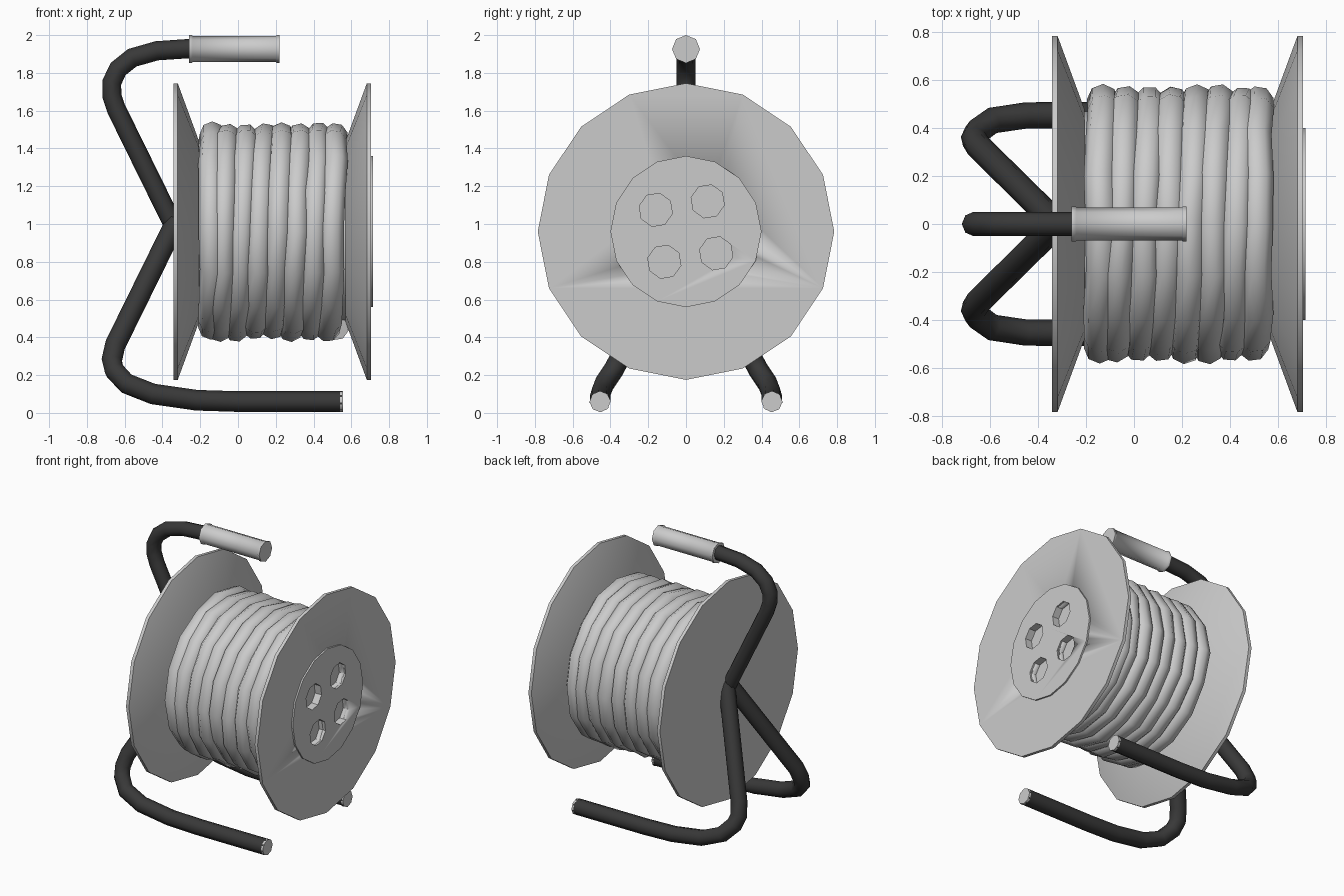
import bpy, bmesh, random
from math import cos, sin, pi, tau, radians
from mathutils import Vector

if "Cube" in bpy.data.objects:
    bpy.data.objects.remove(bpy.data.objects["Cube"])

random.seed(4)
AXLE = 0.96

dark = bpy.data.materials.new("dark_tube")
dark.diffuse_color = (0.04, 0.04, 0.04, 1)
dark.use_nodes = True
dark.node_tree.nodes["Principled BSDF"].inputs["Base Color"].default_value = dark.diffuse_color


def finish(name, bm, angle, mat=None):
    bmesh.ops.recalc_face_normals(bm, faces=bm.faces)
    me = bpy.data.meshes.new(name)
    bm.to_mesh(me)
    bm.free()
    ob = bpy.data.objects.new(name, me)
    bpy.context.collection.objects.link(ob)
    if mat:
        me.materials.append(mat)
    bpy.ops.object.select_all(action='DESELECT')
    ob.select_set(True)
    bpy.context.view_layer.objects.active = ob
    bpy.ops.object.shade_smooth_by_angle(angle=radians(angle))
    return ob


def skin(name, rings, angle, mat=None):
    """Bridge a list of equal point rings and cap both ends."""
    bm = bmesh.new()
    vs = [[bm.verts.new(p) for p in r] for r in rings]
    n = len(rings[0])
    for a, b in zip(vs, vs[1:]):
        for i in range(n):
            j = (i + 1) % n
            bm.faces.new((a[i], a[j], b[j], b[i]))
    bm.faces.new(vs[0])
    bm.faces.new(vs[-1])
    return finish(name, bm, angle, mat)


def lathe(name, profile, y=0, z=AXLE, sides=16, turn=0, angle=30):
    """Solid of revolution around the x direction; profile is (x, radius)."""
    rings = [[(x, y + r * cos(turn + tau * k / sides), z + r * sin(turn + tau * k / sides))
              for k in range(sides)] for x, r in profile]
    return skin(name, rings, angle)


def sweep(name, pts, radius, sides=8, angle=50, mat=None):
    """Tube along a polyline, frame carried along the path."""
    pts = [Vector(p) for p in pts]
    rings, up, last = [], None, None
    for i, p in enumerate(pts):
        t = (pts[min(i + 1, len(pts) - 1)] - pts[max(i - 1, 0)]).normalized()
        if up is None:
            up = Vector((0, 1, 0)) if abs(t.y) < 0.9 else Vector((1, 0, 0))
        else:
            up = last.rotation_difference(t) @ up
        up = (up - t * up.dot(t)).normalized()
        side, last = t.cross(up), t
        rings.append([p + radius * (up * cos(tau * k / sides) + side * sin(tau * k / sides))
                      for k in range(sides)])
    return skin(name, rings, angle, mat)


# Drum flanges and core
flange = [(0.705, 0.785), (0.682, 0.785), (0.57, 0.48)]
right = lathe("right_flange", flange)
lathe("left_flange", [(0.363 - x, r) for x, r in flange])
lathe("drum_core", [(-0.22, 0.47), (0.58, 0.47)])

# Socket plate with four octagonal recesses
plate = lathe("socket_plate", [(0.695, 0.40), (0.716, 0.40)])
for k in range(4):
    a = radians(54.3) + k * pi / 2
    cut = lathe(f"socket_cutter_{k}", [(0.665, 0.09), (0.75, 0.09)],
                0.197 * cos(a), AXLE + 0.197 * sin(a), 8, a + pi / 8)
    cut.hide_render = True
    cut.hide_set(True)
    for ob in (right, plate):
        m = ob.modifiers.new("recess", 'BOOLEAN')
        m.operation, m.object, m.solver = 'DIFFERENCE', cut, 'EXACT'

# Wound cable: a slightly uneven helix of eight turns
turns, seg = 8, 16
coil = []
for i in range(turns * seg + 1):
    f = i / seg
    lay = min(max((f - 0.6) / (turns - 1.2), 0), 1)
    r = 0.512 + random.uniform(-0.008, 0.008)
    a = -tau * i / seg - pi / 2
    coil.append((-0.14 + 0.655 * lay + random.uniform(-0.006, 0.006),
                 r * cos(a), AXLE + r * sin(a)))
sweep("wound_cable", coil, 0.066)

# Carrying handle tube and grip
sweep("handle_tube", [(-0.33, 0, 0.97), (-0.645, 0, 1.61), (-0.668, 0, 1.68), (-0.668, 0, 1.75),
                      (-0.635, 0, 1.82), (-0.56, 0, 1.88), (-0.43, 0, 1.917),
                      (-0.24, 0, 1.93)], 0.051, mat=dark)
lathe("handle_grip", [(-0.26, 0.074), (-0.245, 0.074), (-0.24, 0.069), (0.20, 0.069),
                      (0.205, 0.074), (0.22, 0.074)], 0, 1.926, 8, angle=50)

# Two mirrored legs with end caps
leg = [(-0.33, 0.01, 1.01), (-0.65, 0.325, 0.36), (-0.668, 0.355, 0.28), (-0.655, 0.385, 0.225),
       (-0.59, 0.432, 0.155), (-0.45, 0.453, 0.10), (-0.22, 0.455, 0.067), (0.0, 0.455, 0.06),
       (0.55, 0.455, 0.06)]
for s, tag in ((1, "back"), (-1, "front")):
    sweep(f"{tag}_leg", [(x, s * y, z) for x, y, z in leg], 0.055, mat=dark)
    lathe(f"{tag}_leg_cap", [(0.54, 0.056), (0.555, 0.056)], s * 0.455, 0.06, 8, angle=50)
